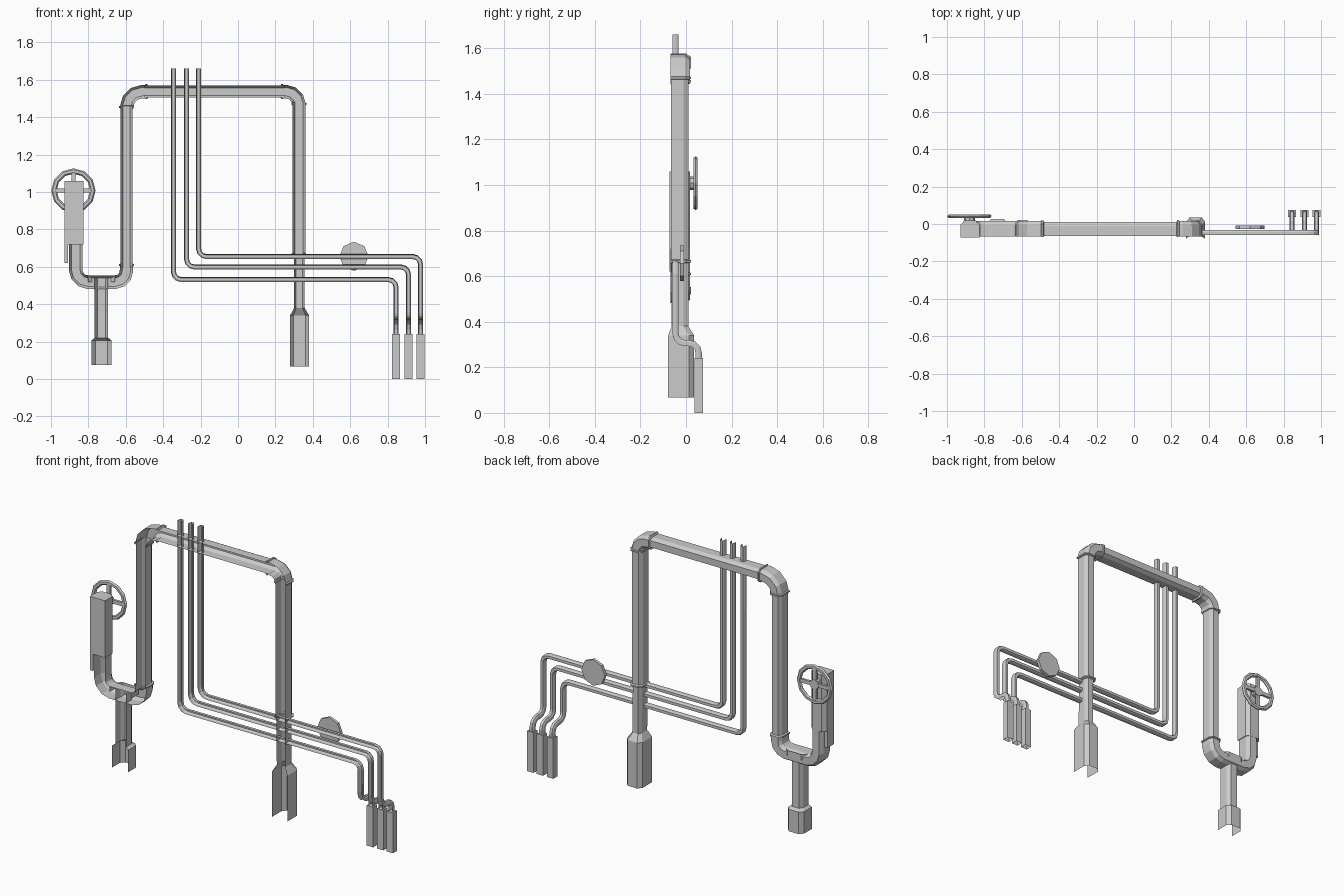
import bpy, bmesh, math
from mathutils import Vector, Matrix

if "Cube" in bpy.data.objects:
    bpy.data.objects.remove(bpy.data.objects["Cube"])


def make(name, bm):
    me = bpy.data.meshes.new(name)
    bm.to_mesh(me)
    bm.free()
    ob = bpy.data.objects.new(name, me)
    bpy.context.collection.objects.link(ob)
    return ob


def fillet(pts, r, n=3):
    """Round the right-angle corners of a polyline."""
    pts = [Vector(p) for p in pts]
    out = [pts[0]]
    for a, p, b in zip(pts, pts[1:], pts[2:]):
        da, db = (a - p).normalized(), (b - p).normalized()
        c = p + (da + db) * r
        for i in range(n + 1):
            t = math.pi / 2 * i / n
            q = c - r * (db * math.cos(t) + da * math.sin(t))
            if (q - out[-1]).length > 0.002:
                out.append(q)
    if (pts[-1] - out[-1]).length > 0.002:
        out.append(pts[-1])
    return out


def profile(hw, u0, u1):
    """Half-octagon channel, open on the wall side."""
    k, c = hw * 0.62, min(0.022, (u1 - u0) * 0.35)
    return [(-hw, u0), (-hw, u1 - c), (-k, u1), (k, u1), (hw, u1 - c), (hw, u0)]


def sweep(name, pts, spec):
    """Sweep the channel along a path; spec is one size or one per point."""
    pts = [Vector(p) for p in pts]
    specs = spec if isinstance(spec, list) else [spec] * len(pts)
    bm = bmesh.new()
    rows, u, last = [], Vector((0, 1, 0)), None
    for i, p in enumerate(pts):
        t = Vector()
        if i:
            t += (p - pts[i - 1]).normalized()
        if i < len(pts) - 1:
            t += (pts[i + 1] - p).normalized()
        t.normalize()
        if last is not None:
            u = last.rotation_difference(t) @ u
        last = t
        s = u.cross(t)
        rows.append([bm.verts.new(p + s * a + u * b) for a, b in profile(*specs[i])])
    for a, b in zip(rows, rows[1:]):
        for j in range(len(a) - 1):
            bm.faces.new((a[j], b[j], b[j + 1], a[j + 1]))
    return make(name, bm)


def box(name, lo, hi, skip_bottom=False):
    lo, hi = Vector(lo), Vector(hi)
    bm = bmesh.new()
    bmesh.ops.create_cube(bm, size=1, matrix=Matrix.Translation((lo + hi) / 2) @ Matrix.Diagonal((*(hi - lo), 1)))
    if skip_bottom:
        bmesh.ops.delete(bm, geom=[f for f in bm.faces if f.normal.z < -0.9], context='FACES_ONLY')
    return make(name, bm)


def disc(name, x, z, y0, y1, r, n, turn=0):
    bm = bmesh.new()
    m = (Matrix.Translation((x, (y0 + y1) / 2, z)) @ Matrix.Rotation(math.pi / 2, 4, 'X')
         @ Matrix.Rotation(turn, 4, 'Z'))
    bmesh.ops.create_cone(bm, cap_ends=True, segments=n, radius1=r, radius2=r, depth=y1 - y0, matrix=m)
    return make(name, bm)


def xz(*pts):
    return [(x, 0, z) for x, z in pts]


PIPE = (0.032, -0.065, 0.012)
ELBOW = (0.036, -0.067, 0.017)
RING = (0.041, -0.069, 0.022)
LX, RX, TZ, BZ, VX = -0.596, 0.326, 1.537, 0.518, -0.868

# Large pipe: straight runs
sweep("left_riser", xz((LX, 0.60), (LX, 1.46)), PIPE)
sweep("top_run", xz((-0.50, TZ), (0.25, TZ)), PIPE)
sweep("right_riser", xz((RX, 1.48), (RX, 0.66)), (0.034, -0.065, 0.012))
sweep("tee_run", xz((-0.65, BZ), (-0.81, BZ)), ELBOW)

# Large pipe: elbows
elbows = {
    "top_left_elbow": (((LX, 1.45), (LX, TZ), (-0.49, TZ)), 0.085),
    "top_right_elbow": (((0.236, TZ), (RX, TZ), (RX, 1.465)), 0.07),
    "bottom_right_elbow": (((LX, 0.61), (LX, BZ), (-0.66, BZ)), 0.062),
    "valve_elbow": (((-0.80, BZ), (VX, BZ), (VX, 0.73)), 0.066),
}
for name, (pts, r) in elbows.items():
    sweep(name, fillet(xz(*pts), r), ELBOW)

# Collar rings at the joints
rings = [((LX, 1.455), (0, 1)), ((-0.49, TZ), (1, 0)), ((0.236, TZ), (1, 0)), ((RX, 1.47), (0, 1)),
         ((LX, 0.61), (0, 1)), ((RX, 0.665), (0, 1))]
for i, ((x, z), (dx, dz)) in enumerate(rings):
    sweep(f"joint_ring_{i}", [(x + dx * d, 0, z + dz * d) for d in (-0.008, -0.004, 0.004, 0.008)],
          [PIPE, RING, RING, PIPE])

# Right foot: slim pipe flaring into a wide sleeve
SLIM, SLEEVE = (0.028, -0.063, 0.01), (0.051, -0.078, 0.036)
sweep("right_foot", xz((RX + 0.001, 0.66), (RX + 0.002, 0.38), (RX + 0.003, 0.34), (RX + 0.003, 0.068)),
      [SLIM, SLIM, SLEEVE, SLEEVE])

# Tee stem and its sleeve
STEM, CUP = (0.036, -0.063, 0.01), (0.053, -0.068, 0.027)
sweep("tee_collar", xz((-0.73, 0.553), (-0.73, 0.52)), (0.073, -0.066, 0.021))
sweep("tee_stem", xz((-0.73, 0.54), (-0.73, 0.22), (-0.73, 0.207), (-0.73, 0.076)), [STEM, STEM, CUP, CUP])

# Valve body: closed channel with a side strip
bm = bmesh.new()
cap = [bm.verts.new((-0.877 + a, b, 0.72)) for a, b in profile(0.05, -0.072, 0.018)]
face = bm.faces.new(cap)
res = bmesh.ops.extrude_face_region(bm, geom=[face])
bmesh.ops.translate(bm, verts=[v for v in res["geom"] if isinstance(v, bmesh.types.BMVert)], vec=(0, 0, 0.34))
bmesh.ops.recalc_face_normals(bm, faces=bm.faces)
make("valve_body", bm)
box("valve_side_strip", (-0.927, -0.072, 0.62), (-0.908, -0.01, 0.72))

# Hand wheel
WX, WZ, WY = -0.88, 1.008, 0.042
bpy.ops.mesh.primitive_torus_add(location=(WX, WY, WZ), rotation=(math.pi / 2, 0, 0), major_radius=0.104,
                                 minor_radius=0.0145, major_segments=12, minor_segments=6)
wheel = bpy.context.object
wheel.name = "hand_wheel_rim"
wheel.scale = (1, 1, 0.75)
box("wheel_spoke_across", (WX - 0.1, WY - 0.008, WZ - 0.011), (WX + 0.1, WY + 0.006, WZ + 0.011))
box("wheel_spoke_up", (WX - 0.011, WY - 0.008, WZ - 0.1), (WX + 0.011, WY + 0.006, WZ + 0.1))
disc("wheel_hub", WX, WZ, 0.01, WY + 0.008, 0.03, 8)

# Three thin pipes with sockets stepping off the wall
THIN, Y, YE = (0.0135, -0.0135, 0.0135), -0.046, 0.056
for i, (xa, z, xb) in enumerate([(-0.345, 0.532, 0.845), (-0.275, 0.599, 0.912), (-0.211, 0.655, 0.976)]):
    path = fillet([(xa, Y, 1.66), (xa, Y, z), (xb, Y, z), (xb, Y, 0.306), (xb, YE, 0.306), (xb, YE, 0.235)], 0.042)
    sweep(f"thin_pipe_{i}", path, THIN)
    box(f"thin_pipe_socket_{i}", (xb - 0.021, 0.037, 0), (xb + 0.021, 0.075, 0.24), True)

# Gauge disc on the upper thin pipe
disc("gauge", 0.62, 0.656, -0.027, -0.009, 0.078, 8)
